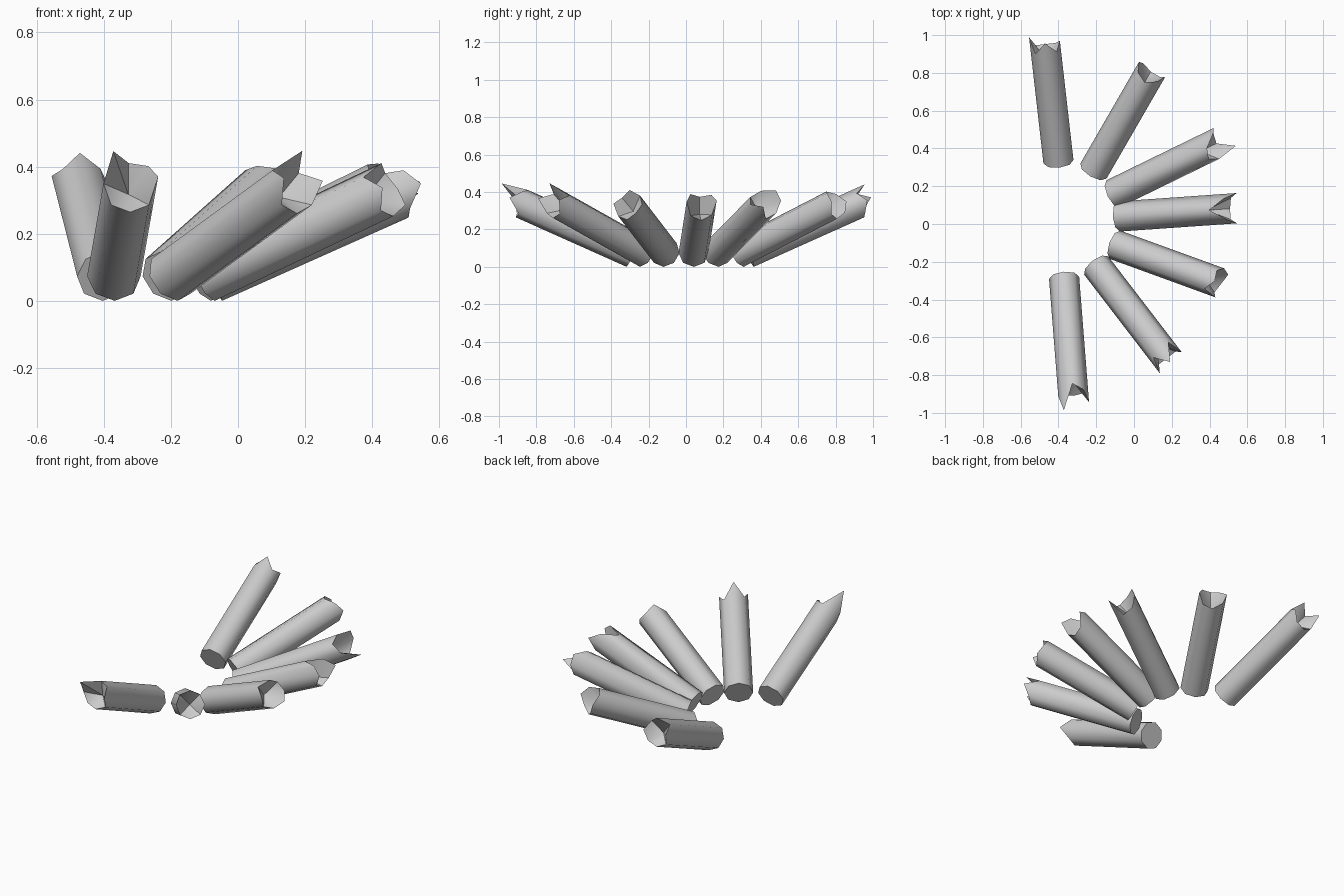
import bpy, bmesh
from math import radians, sin, cos, pi
from mathutils import Vector

if "Cube" in bpy.data.objects:
    bpy.data.objects.remove(bpy.data.objects["Cube"])

SIDES, R, TILT = 8, 0.08, radians(24)


def broken_log(name, x, y, azimuth, rim):
    """Eight-sided log leaning outward, flat base, jagged hollowed outer end."""
    a = radians(azimuth)
    axis = Vector((cos(a) * cos(TILT), sin(a) * cos(TILT), sin(TILT)))
    left = Vector((-sin(a), cos(a), 0))
    up = axis.cross(left)
    base = Vector((x, y, R * cos(TILT)))
    bm = bmesh.new()
    ring = [left * R * cos(2 * pi * k / SIDES) + up * R * sin(2 * pi * k / SIDES)
            for k in range(SIDES)]
    lower = [bm.verts.new(base + p) for p in ring]
    upper = [bm.verts.new(base + p + axis * s) for p, s in zip(ring, rim)]
    core = bm.verts.new(base + axis * (min(rim) - 0.05))
    bm.faces.new(lower[::-1])
    for k in range(SIDES):
        n = (k + 1) % SIDES
        bm.faces.new((lower[k], lower[n], upper[n], upper[k]))
        bm.faces.new((upper[k], upper[n], core))
    bmesh.ops.recalc_face_normals(bm, faces=bm.faces)
    mesh = bpy.data.meshes.new(name)
    bm.to_mesh(mesh)
    bm.free()
    obj = bpy.data.objects.new(name, mesh)
    bpy.context.collection.objects.link(obj)
    bpy.ops.object.select_all(action='DESELECT')
    obj.select_set(True)
    bpy.context.view_layer.objects.active = obj
    bpy.ops.object.shade_smooth_by_angle(angle=radians(50))


# base x, base y, heading, rim heights going left, up, right, down
logs = [
    (-0.40, 0.33, 96.5, (.735, .66, .725, .66, .695, .66, .65, .66)),
    (-0.215, 0.28, 60, (.68, .65, .63, .66, .68, .64, .63, .66)),
    (-0.11, 0.16, 26, (.69, .70, .64, .61, .64, .735, .63, .65)),
    (-0.08, 0.04, 4, (.69, .64, .56, .65, .68, .62, .61, .63)),
    (-0.10, -0.11, -20, (.64, .63, .65, .60, .65, .61, .62, .65)),
    (-0.20, -0.22, -52.5, (.70, .63, .74, .65, .72, .65, .64, .65)),
    (-0.37, -0.285, -85.5, (.73, .68, .65, .79, .68, .65, .65, .65)),
]
for i, (x, y, az, rim) in enumerate(logs, 1):
    broken_log(f"broken_log_{i}", x, y, az, rim)
